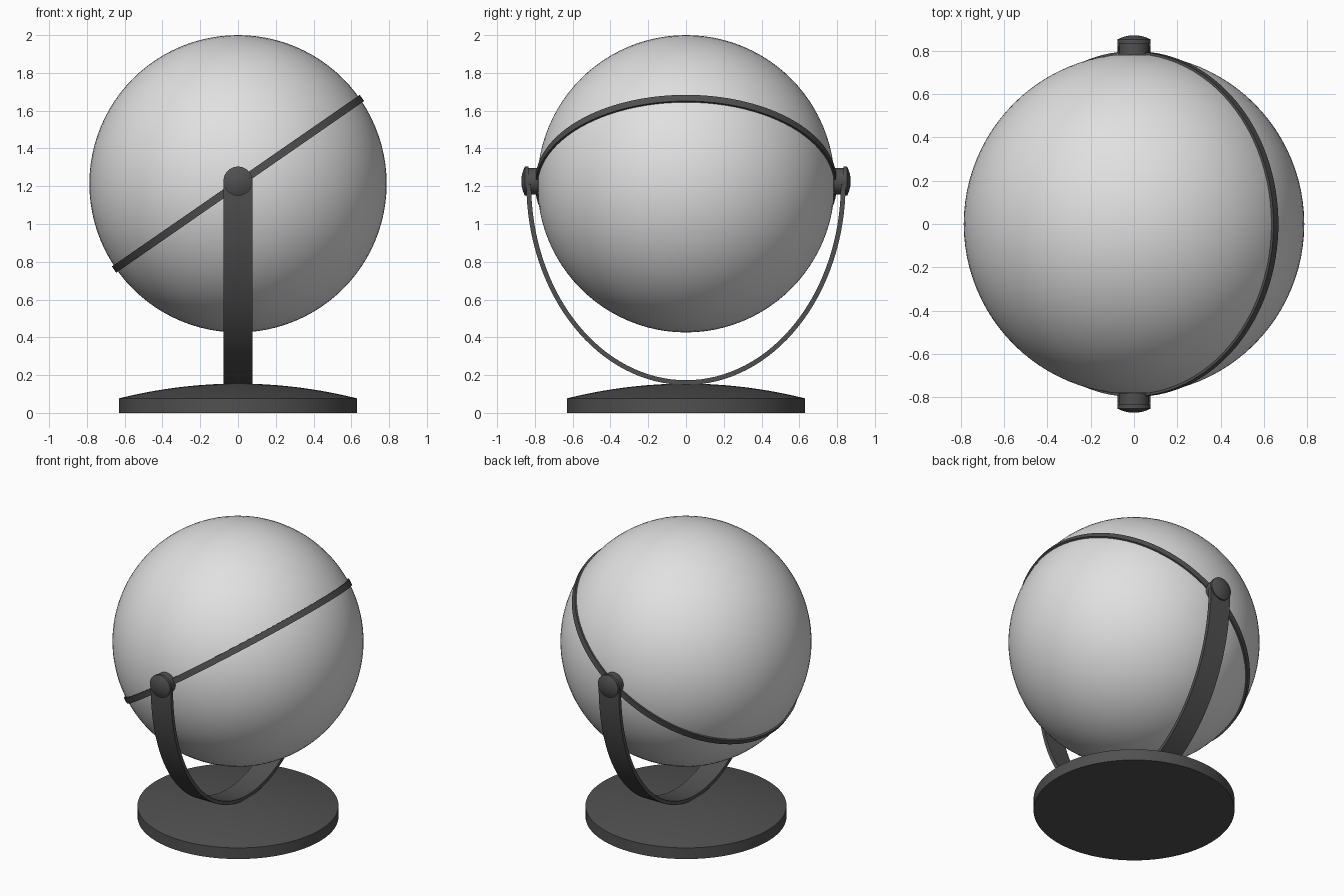
import bpy, bmesh, math
from mathutils import Matrix, Vector

cube = bpy.data.objects.get("Cube")
if cube:
    bpy.data.objects.remove(cube, do_unlink=True)

CENTRE = 1.213
RADIUS = 0.787


def material(name, value):
    mat = bpy.data.materials.new(name)
    mat.use_nodes = True
    colour = (value, value, value, 1)
    mat.diffuse_color = colour
    mat.node_tree.nodes["Principled BSDF"].inputs["Base Color"].default_value = colour
    return mat


light_grey = material("light grey", 0.75)
dark_grey = material("dark grey", 0.08)


def finish(name, bm, mat, matrix=Matrix()):
    bmesh.ops.remove_doubles(bm, verts=bm.verts, dist=1e-5)
    bmesh.ops.recalc_face_normals(bm, faces=bm.faces)
    mesh = bpy.data.meshes.new(name)
    bm.to_mesh(mesh)
    bm.free()
    mesh.materials.append(mat)
    obj = bpy.data.objects.new(name, mesh)
    obj.matrix_world = matrix
    bpy.context.collection.objects.link(obj)
    bpy.ops.object.select_all(action="DESELECT")
    obj.select_set(True)
    bpy.context.view_layer.objects.active = obj
    bpy.ops.object.shade_smooth_by_angle(angle=math.radians(35))
    return obj


def lathe(name, profile, mat, matrix=Matrix(), closed=False, steps=96):
    """Spin a (radius, height) profile around z."""
    bm = bmesh.new()
    verts = [bm.verts.new((r, 0, z)) for r, z in profile]
    pairs = list(zip(verts, verts[1:]))
    if closed:
        pairs.append((verts[-1], verts[0]))
    edges = [bm.edges.new(p) for p in pairs]
    bmesh.ops.spin(bm, geom=verts + edges, cent=(0, 0, 0), axis=(0, 0, 1),
                   angle=math.tau, steps=steps, use_merge=False)
    return finish(name, bm, mat, matrix)


def dome(radius, low, high, steps=10):
    """Shallow curved top, from the rim in to the axis."""
    return [(radius * (1 - i / steps), high - (high - low) * (1 - i / steps) ** 2)
            for i in range(steps + 1)]


# Ball
bm = bmesh.new()
bmesh.ops.create_uvsphere(bm, u_segments=96, v_segments=48, radius=RADIUS)
finish("ball", bm, light_grey,
       Matrix.Translation((0, 0, CENTRE)) @ Matrix.Rotation(math.pi / 2, 4, "X"))

# Tilted flat band around the ball
band = [(0.77, -0.02), (0.798, -0.02), (0.798, 0.02), (0.77, 0.02)]
lathe("tilted_band", band, dark_grey,
      Matrix.Translation((0, 0, CENTRE)) @ Matrix.Rotation(math.radians(-34.7), 4, "Y"),
      closed=True, steps=128)

# Round base with a shallow dome
lathe("base", [(0, 0), (0.63, 0)] + dome(0.63, 0.077, 0.155), dark_grey)

# Half-ellipse cradle strap
bm = bmesh.new()
rows = []
STEPS = 64
for i in range(STEPS + 1):
    a = math.pi * i / STEPS
    c, s = math.cos(a), math.sin(a)
    row = []
    for x, across, down in ((-0.077, 0.845, 1.065), (0.077, 0.845, 1.065),
                            (0.077, 0.82, 1.04), (-0.077, 0.82, 1.04)):
        row.append(bm.verts.new((x, across * c, CENTRE - down * s)))
    rows.append(row)
for a, b in zip(rows, rows[1:]):
    for k in range(4):
        bm.faces.new((a[k], a[(k + 1) % 4], b[(k + 1) % 4], b[k]))
bm.faces.new(rows[0])
bm.faces.new(rows[-1])
finish("cradle_strap", bm, dark_grey)

# Pivot hubs and domed caps, front and back
for side, sign in (("front", -1), ("back", 1)):
    turn = (Matrix.Translation((0, 0, 1.227))
            @ Vector((0, 0, 1)).rotation_difference(Vector((0, sign, 0))).to_matrix().to_4x4())
    lathe(side + "_hub", [(0, 0.76), (0.07, 0.76), (0.07, 0.84), (0, 0.84)],
          dark_grey, turn, steps=48)
    lathe(side + "_cap", [(0, 0.835), (0.077, 0.835)] + dome(0.077, 0.853, 0.872),
          dark_grey, turn, steps=48)
